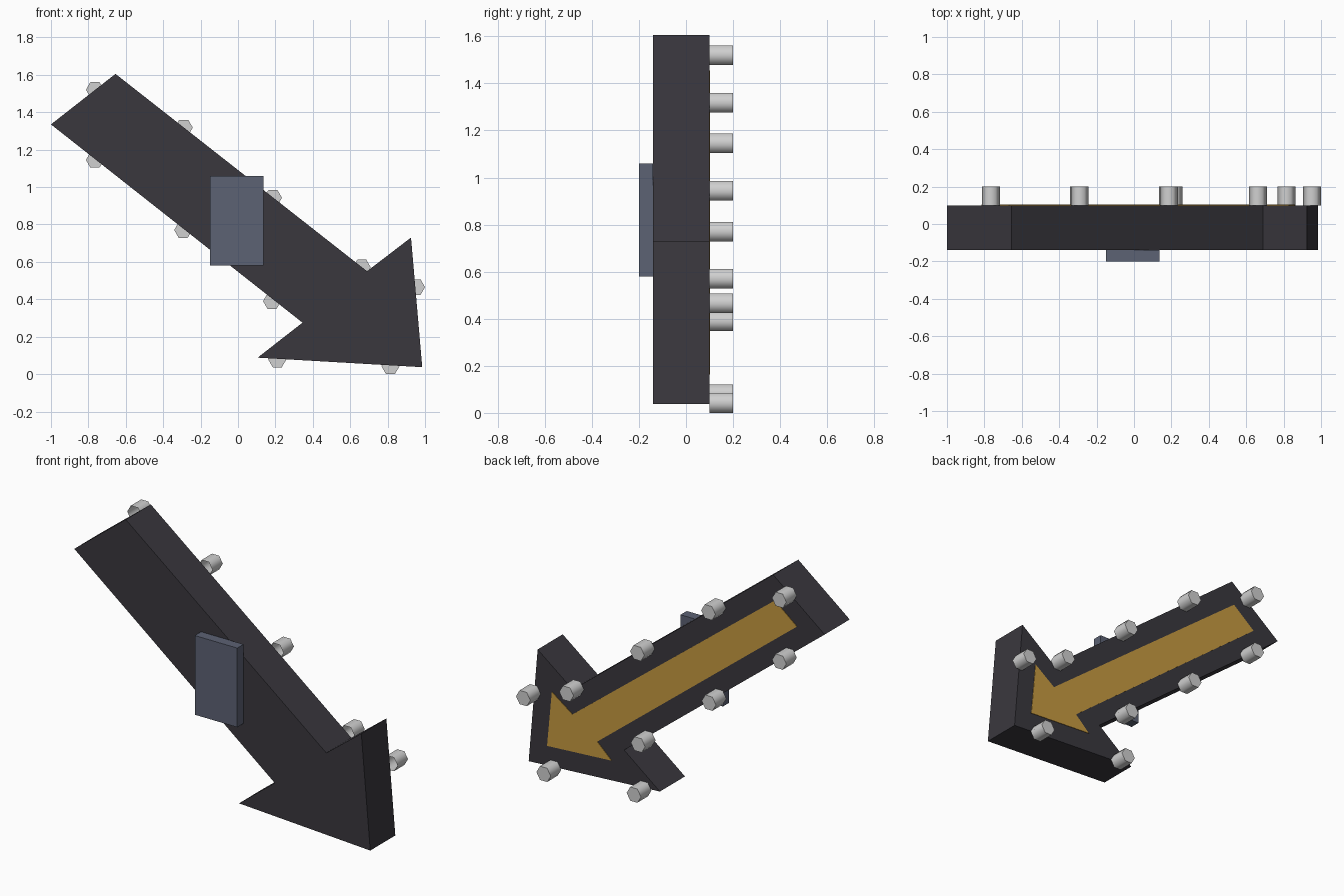
import bpy, bmesh, math

if "Cube" in bpy.data.objects:
    bpy.data.objects.remove(bpy.data.objects["Cube"])


def material(name, rgb):
    m = bpy.data.materials.new(name)
    m.diffuse_color = (*rgb, 1.0)
    m.use_nodes = True
    m.node_tree.nodes["Principled BSDF"].inputs["Base Color"].default_value = m.diffuse_color
    return m


CHARCOAL = material("charcoal", (0.042, 0.039, 0.048))
AMBER = material("amber", (0.571, 0.323, 0.053))
SLATE = material("slate_blue", (0.107, 0.122, 0.174))
GREY = material("light_grey", (0.63, 0.63, 0.63))


def prism(name, outline, y0, y1, mat, open_front=False):
    """Extrude an (x, z) outline from y0 (front) to y1 (back)."""
    bm = bmesh.new()
    front = [bm.verts.new((x, y0, z)) for x, z in outline]
    back = [bm.verts.new((x, y1, z)) for x, z in outline]
    n = len(outline)
    for i in range(n):
        j = (i + 1) % n
        bm.faces.new((front[i], front[j], back[j], back[i]))
    cap = bm.faces.new(front)
    bm.faces.new(back)
    bmesh.ops.recalc_face_normals(bm, faces=bm.faces)
    if open_front:
        bmesh.ops.delete(bm, geom=[cap], context='FACES_ONLY')
    me = bpy.data.meshes.new(name)
    bm.to_mesh(me)
    bm.free()
    me.materials.append(mat)
    ob = bpy.data.objects.new(name, me)
    bpy.context.collection.objects.link(ob)
    return ob


# arrow-shaped sign body
prism("arrow_body",
      [(-1.0, 1.335), (-0.655, 1.605), (0.69, 0.55), (0.925, 0.73),
       (0.985, 0.037), (0.105, 0.088), (0.345, 0.275)],
      -0.14, 0.10, CHARCOAL)

# thin coloured arrow panel on the back
prism("arrow_panel",
      [(-0.816, 1.335), (-0.668, 1.454), (0.69, 0.40), (0.828, 0.50),
       (0.86, 0.164), (0.427, 0.19), (0.523, 0.28)],
      0.098, 0.103, AMBER)

# wall mounting plate on the front
prism("mounting_plate",
      [(-0.15, 0.58), (0.135, 0.58), (0.135, 1.06), (-0.15, 1.06)],
      -0.20, -0.14, SLATE)

# six-sided bulbs around the rim
BULBS = [(-0.765, 1.52), (-0.29, 1.318), (0.187, 0.943), (0.662, 0.57),
         (0.952, 0.465), (0.815, 0.042), (0.21, 0.078), (0.182, 0.39),
         (-0.293, 0.77), (-0.765, 1.145)]
for k, (cx, cz) in enumerate(BULBS, 1):
    ring = [(cx + 0.048 * math.cos(math.radians(60 * i)),
             cz + 0.048 * math.sin(math.radians(60 * i))) for i in range(6)]
    bulb = prism(f"bulb_{k}", ring, 0.10, 0.20, GREY, open_front=True)
    bpy.ops.object.select_all(action='DESELECT')
    bulb.select_set(True)
    bpy.context.view_layer.objects.active = bulb
    bpy.ops.object.shade_smooth_by_angle(angle=math.radians(65))
